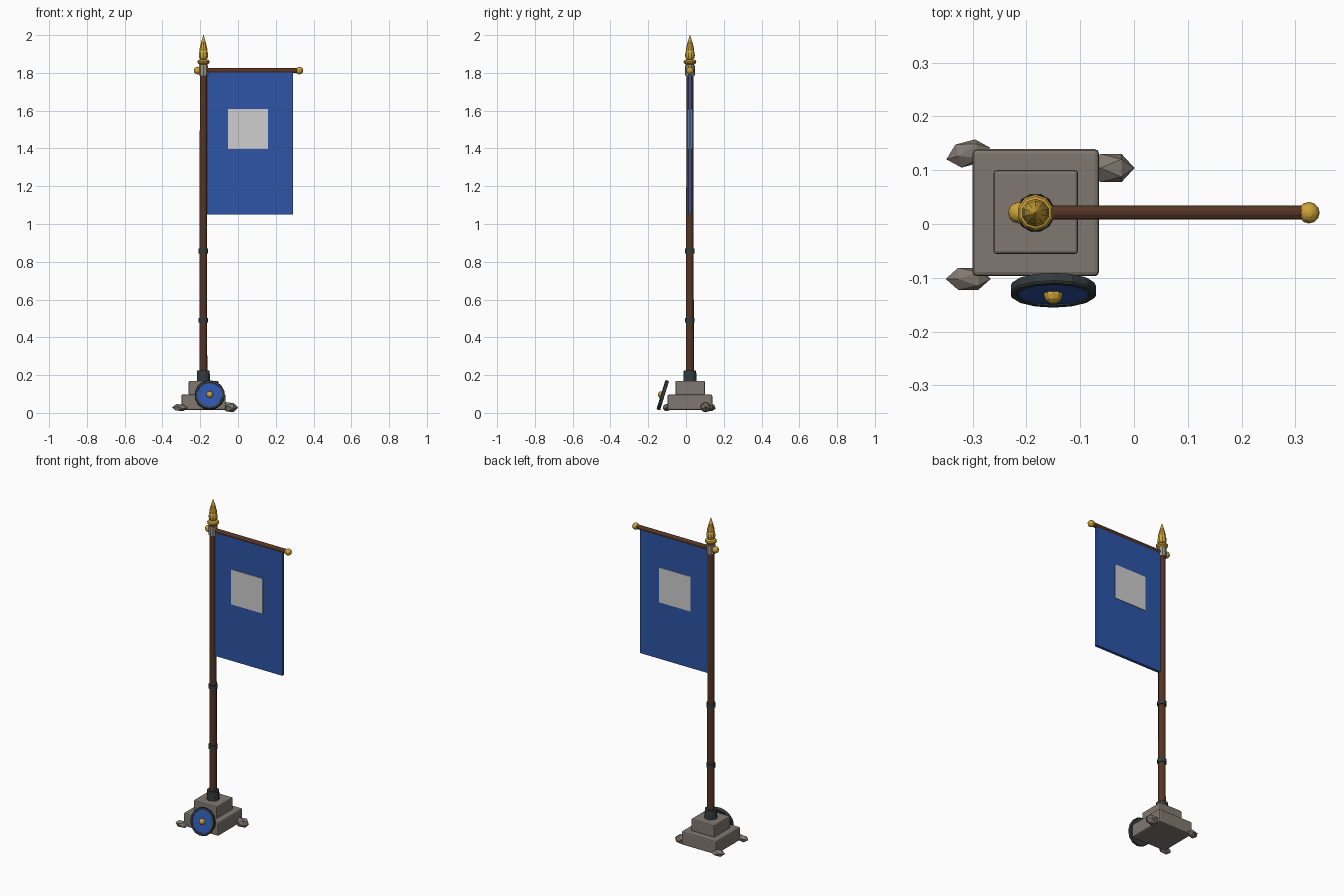
import bpy, bmesh, math
from mathutils import Matrix, Vector

if "Cube" in bpy.data.objects:
    bpy.data.objects.remove(bpy.data.objects["Cube"])


def material(name, r, g, b):
    m = bpy.data.materials.new(name)
    m.diffuse_color = (r, g, b, 1)
    m.use_nodes = True
    m.node_tree.nodes["Principled BSDF"].inputs["Base Color"].default_value = m.diffuse_color
    return m


STONE = material("grey stone", 0.22, 0.19, 0.165)
PEWTER = material("pale pewter", 0.33, 0.29, 0.23)
WOOD = material("dark wood", 0.09, 0.035, 0.018)
STEEL = material("dark steel", 0.035, 0.045, 0.047)
BLUE = material("royal blue", 0.026, 0.09, 0.39)
WHITE = material("off white", 0.62, 0.62, 0.62)
GOLD = material("gold", 0.62, 0.37, 0.04)

PX, PY = -0.183, 0.021   # pole axis


def finish(name, bm, mat, matrix=Matrix()):
    bmesh.ops.recalc_face_normals(bm, faces=bm.faces)
    me = bpy.data.meshes.new(name)
    bm.to_mesh(me)
    bm.free()
    me.materials.append(mat)
    ob = bpy.data.objects.new(name, me)
    ob.matrix_world = matrix
    bpy.context.collection.objects.link(ob)
    return ob


def box(name, x, y, z, mat, bevel=0.0):
    bm = bmesh.new()
    size = [a[1] - a[0] for a in (x, y, z)]
    mid = Vector([(a[0] + a[1]) / 2 for a in (x, y, z)])
    bmesh.ops.create_cube(bm, size=1, matrix=Matrix.Translation(mid) @ Matrix.Diagonal((*size, 1)))
    ob = finish(name, bm, mat)
    if bevel:
        mod = ob.modifiers.new("soft edges", "BEVEL")
        mod.width, mod.segments = bevel, 2
    return ob


def lathe(name, profile, sides, mat, matrix):
    """Closed turned solid from (radius, height) points around local z."""
    bm = bmesh.new()
    rings = [[bm.verts.new((r * math.cos(t), r * math.sin(t), h))
              for t in (2 * math.pi * (i + 0.5) / sides for i in range(sides))]
             for r, h in profile]
    for a, b in zip(rings, rings[1:]):
        for i in range(sides):
            j = (i + 1) % sides
            bm.faces.new((a[i], a[j], b[j], b[i]))
    bm.faces.new(rings[0])
    bm.faces.new(rings[-1])
    return finish(name, bm, mat, matrix)


def ball(name, loc, r, mat):
    bm = bmesh.new()
    bmesh.ops.create_uvsphere(bm, u_segments=12, v_segments=8, radius=r)
    return finish(name, bm, mat, Matrix.Translation(loc))


axis = Matrix.Translation((PX, PY, 0))

# stepped stone base
box("base_lower_block", (-0.30, -0.065), (-0.097, 0.139), (0.016, 0.098), STONE, 0.008)
box("base_upper_block", (-0.261, -0.104), (-0.056, 0.1), (0.095, 0.17), STONE, 0.006)

# rough rocks at three corners
for i, (x, y, z, sx, sy, sz, turn) in enumerate([
        (-0.308, 0.131, 0.028, 0.042, 0.026, 0.021, 15),
        (-0.308, -0.102, 0.028, 0.042, 0.024, 0.021, 0),
        (-0.043, 0.104, 0.03, 0.044, 0.031, 0.03, 0)]):
    bm = bmesh.new()
    bmesh.ops.create_icosphere(bm, subdivisions=1, radius=1,
                               matrix=Matrix.Rotation(math.radians(90), 4, 'Y'))
    finish(f"corner_rock_{i + 1}", bm, STONE, Matrix.Translation((x, y, z))
           @ Matrix.Rotation(math.radians(turn), 4, 'Z') @ Matrix.Diagonal((sx, sy, sz, 1)))

# pole, socket and bands
lathe("pole", [(0.021, 0.17), (0.020, 1.80)], 12, WOOD, axis)
lathe("pole_socket", [(0.036, 0.168), (0.034, 0.224)], 12, STEEL, axis)
for i, z in enumerate((0.49, 0.857)):
    lathe(f"pole_band_{i + 1}", [(0.026, z - 0.012), (0.026, z + 0.012)], 12, STEEL, axis)
lathe("crossbar_clamp", [(0.026, 1.785), (0.026, 1.838)], 10, PEWTER, axis)

# spear finial
lathe("finial", [(0.020, 1.834), (0.023, 1.845), (0.032, 1.852), (0.034, 1.860), (0.030, 1.867),
                 (0.017, 1.872), (0.024, 1.880), (0.026, 1.893), (0.024, 1.908), (0.021, 1.918),
                 (0.022, 1.926), (0.012, 1.965), (0.001, 2.0)], 10, GOLD, axis)

# crossbar with gold end knobs
bar = Matrix.Translation((0, PY, 1.812)) @ Matrix.Rotation(math.radians(90), 4, 'Y')
lathe("crossbar", [(0.0135, -0.215), (0.0135, 0.32)], 12, WOOD, bar)
ball("crossbar_knob_outer", (0.325, PY, 1.812), 0.020, GOLD)
ball("crossbar_knob_inner", (-0.214, PY, 1.812), 0.020, GOLD)

# banner with a square patch on each side
box("banner", (-0.165, 0.291), (PY - 0.009, PY + 0.009), (1.05, 1.806), BLUE)
for side, s in (("front", -1), ("back", 1)):
    y = sorted((PY + s * 0.008, PY + s * 0.0125))
    box(f"banner_patch_{side}", (-0.053, 0.16), y, (1.396, 1.609), WHITE)

# round shield leaning on the base, local z pointing forward
tilt = Matrix.Translation((-0.15, -0.123, 0.094)) @ Matrix.Rotation(math.radians(73), 4, 'X')
lathe("shield_rim", [(0.078, -0.010), (0.081, -0.004), (0.081, 0.006), (0.078, 0.010),
                     (0.067, 0.010), (0.066, 0.005)], 14, STEEL, tilt)
lathe("shield_face", [(0.067, 0.004), (0.067, 0.0075)], 14, BLUE, tilt)
lathe("shield_boss", [(0.018, 0.006), (0.018, 0.012), (0.014, 0.020), (0.006, 0.025)], 10, GOLD, tilt)
